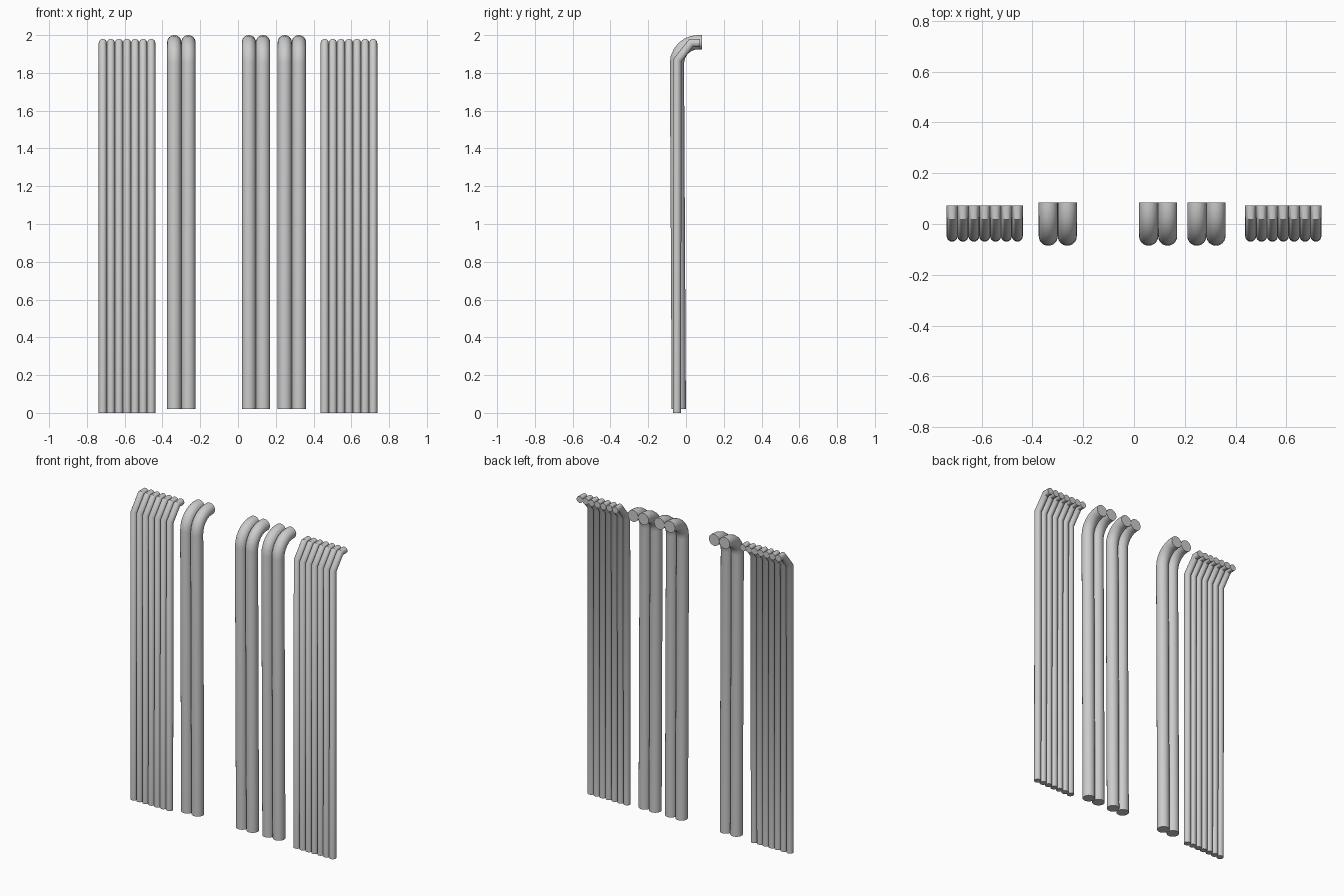
import bpy, bmesh, math
from mathutils import Vector

if "Cube" in bpy.data.objects:
    bpy.data.objects.remove(bpy.data.objects["Cube"])


def pipe_mesh(name, path, radius, sides):
    """Sweep a capped round section along a (y, z) path with mitred corners."""
    bm = bmesh.new()
    pts = [Vector(p) for p in path]
    rings = []
    for i, p in enumerate(pts):
        a = (p - pts[i - 1]).normalized() if i > 0 else None
        b = (pts[i + 1] - p).normalized() if i < len(pts) - 1 else None
        if a is None:
            n, k = Vector((-1, 0)), 1.0           # flat foot
        elif b is None:
            n, k = Vector((-a.y, a.x)), 1.0       # mouth
        else:
            t = (a + b).normalized()
            n, k = Vector((-t.y, t.x)), 1 / t.dot(a)
        ring = []
        for s in range(sides):
            ang = 2 * math.pi * s / sides
            q = p + n * (radius * k * math.sin(ang))
            ring.append(bm.verts.new((radius * math.cos(ang), q.x, q.y)))
        rings.append(ring)
    for r0, r1 in zip(rings, rings[1:]):
        for s in range(sides):
            e = (s + 1) % sides
            bm.faces.new((r0[s], r0[e], r1[e], r1[s]))
    bm.faces.new(rings[0])
    bm.faces.new(rings[-1])
    bmesh.ops.recalc_face_normals(bm, faces=bm.faces)
    me = bpy.data.meshes.new(name)
    bm.to_mesh(me)
    bm.free()
    return me


def place(name, mesh, x):
    ob = bpy.data.objects.new(name, mesh)
    ob.location.x = x
    bpy.context.collection.objects.link(ob)
    return ob


# Thick pipe: slight lean, rounded bend to the back
R, BEND = 0.0375, 0.1125
y0, z0 = -0.048, 1.85
arc = [(y0 + BEND * (1 - math.cos(math.pi / 2 * i / 6)),
        z0 + BEND * math.sin(math.pi / 2 * i / 6)) for i in range(7)]
thick = pipe_mesh("thick_pipe", [(-0.038, 0.02)] + arc + [(0.0855, z0 + BEND)], R, 24)

# Thin pipe: straight with one angled elbow segment
r = 0.0214
thin = pipe_mesh("thin_pipe", [(-0.048, 0.0), (-0.045, 1.868),
                               (0.028, 1.9586), (0.073, 1.9586)], r, 16)

# Pairs of thick pipes
objs = []
for label, cx in (("left", -0.3), ("centre", 0.095), ("right", 0.285)):
    for i, side in enumerate((-1, 1)):
        objs.append(place(f"thick_pipe_{label}_{i + 1}", thick, cx + side * R))

# Banks of seven thin pipes
for label, cx in (("left", -0.5875), ("right", 0.5875)):
    for i in range(7):
        objs.append(place(f"thin_pipe_{label}_{i + 1}", thin, cx + (i - 3) * 2 * r))

# Smooth sides, crisp ends
for ob in (objs[0], objs[-1]):
    bpy.ops.object.select_all(action='DESELECT')
    ob.select_set(True)
    bpy.context.view_layer.objects.active = ob
    bpy.ops.object.shade_smooth_by_angle(angle=math.radians(40))
